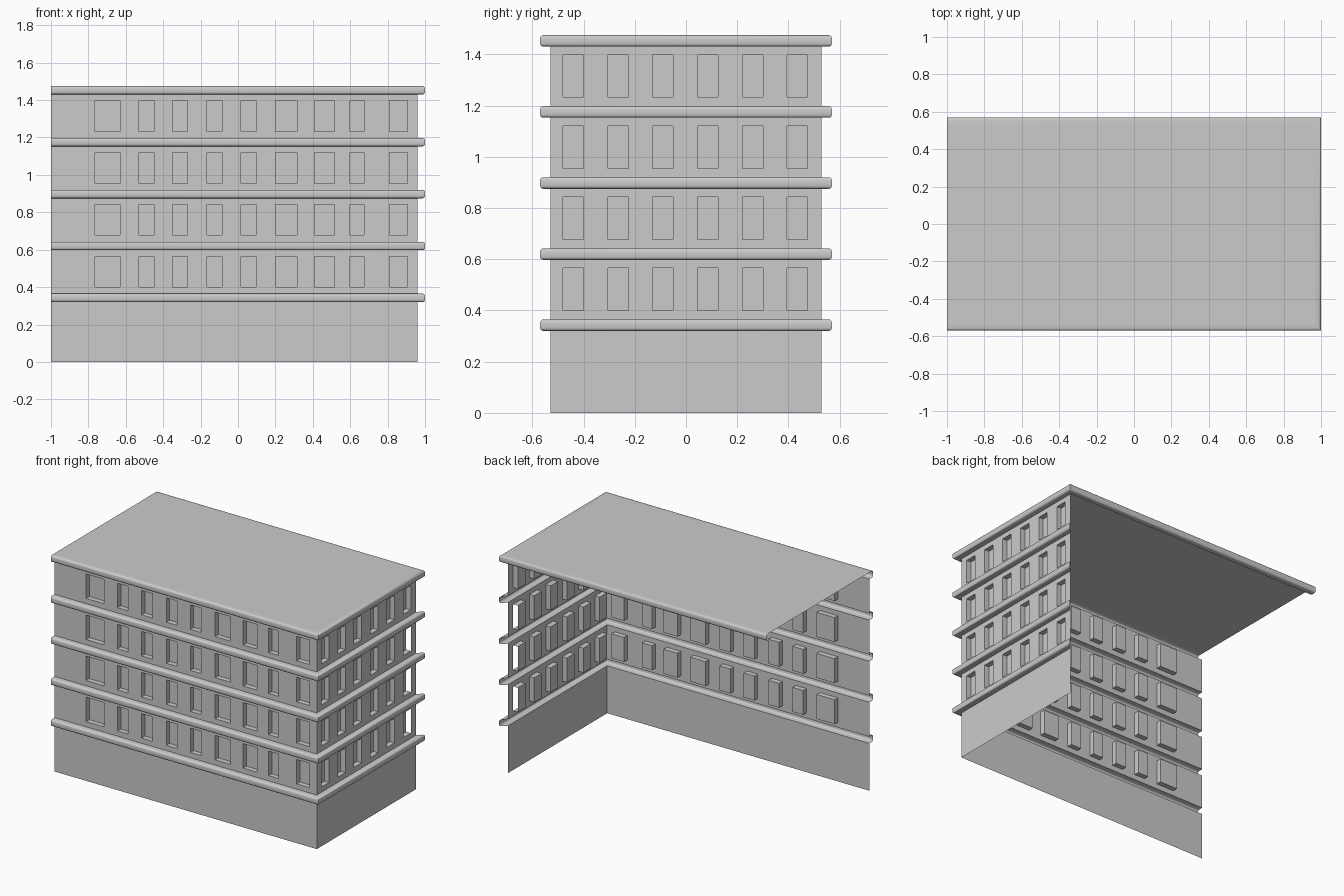
import bpy
import bmesh
from math import sin, cos, pi, radians

cube = bpy.data.objects.get("Cube")
if cube:
    bpy.data.objects.remove(cube, do_unlink=True)

LEFT, RIGHT, HALF_DEPTH = -1.0, 0.96, 0.53   # wall footprint
FLOORS, STOREY = 4, 0.2775
BAND_Z, BAND_H, BAND_OUT = 0.32, 0.045, 0.04
SILL, WIN_H, REVEAL = 0.08, 0.165, 0.035     # sill is above the band's base

grey = bpy.data.materials.new("plain_grey")
grey.use_nodes = True
grey.diffuse_color = (0.6, 0.6, 0.6, 1)
grey.node_tree.nodes["Principled BSDF"].inputs["Base Color"].default_value = (0.6, 0.6, 0.6, 1)


def finish(name, bm, smooth=False):
    """Turn a bmesh into a named object."""
    bmesh.ops.remove_doubles(bm, verts=bm.verts, dist=0.0001)
    mesh = bpy.data.meshes.new(name)
    bm.to_mesh(mesh)
    bm.free()
    mesh.materials.append(grey)
    obj = bpy.data.objects.new(name, mesh)
    bpy.context.collection.objects.link(obj)
    if smooth:
        bpy.ops.object.select_all(action='DESELECT')
        obj.select_set(True)
        bpy.context.view_layer.objects.active = obj
        bpy.ops.object.shade_smooth_by_angle(angle=radians(35))
    return obj


def face(bm, points):
    bm.faces.new([bm.verts.new(p) for p in points])


def front(u, z, d=0):
    return (u, -HALF_DEPTH + d, z)


def side(u, z, d=0):
    return (RIGHT - d, u, z)


def rect(u0, u1, z0, z1):
    return [(u0, z0), (u1, z0), (u1, z1), (u0, z1)]


def wall(name, place, start, end, windows, open_jamb=False):
    """Ground wall plus storeys, each with recessed windows."""
    bm = bmesh.new()
    face(bm, [place(*c) for c in rect(start, end, 0, BAND_Z)])
    cuts = [start] + [u for w in windows for u in w] + [end]
    for floor in range(FLOORS):
        base = BAND_Z + floor * STOREY
        z0, z1 = base + SILL, base + SILL + WIN_H
        levels = [base + BAND_H, z0, z1, base + STOREY]
        for i, (u0, u1) in enumerate(zip(cuts, cuts[1:])):
            for j in range(3):
                if i % 2 == 0 or j != 1:
                    face(bm, [place(*c) for c in rect(u0, u1, levels[j], levels[j + 1])])
                    continue
                # recessed pane and its jambs
                loop = rect(u0, u1, z0, z1)
                face(bm, [place(*c, REVEAL) for c in loop])
                for k in range(4):
                    last = i == len(cuts) - 3
                    if open_jamb and last and k == 1 and floor < FLOORS - 1:
                        continue
                    a, b = loop[k], loop[(k + 1) % 4]
                    face(bm, [place(*b), place(*b, REVEAL), place(*a, REVEAL), place(*a)])
    return finish(name, bm)


# Walls
widths = [(-.765, -.63), (-.53, -.45), (-.35, -.27), (-.165, -.085), (.015, .095),
          (.2, .315), (.41, .515), (.6, .675), (.81, .905)]
wall("front_wall", front, LEFT, RIGHT, widths)
side_windows = [(-.48 + .175 * i, -.4 + .175 * i) for i in range(6)]
wall("side_wall", side, -HALF_DEPTH, HALF_DEPTH, side_windows, open_jamb=True)


# Rounded hollow band profile: (distance out, height)
def band_profile():
    r = 0.013
    pts = [(0, 0)]
    for cz, first in ((r, -pi / 2), (BAND_H - r, 0)):
        for k in range(4):
            a = first + k * pi / 6
            pts.append((BAND_OUT - r + r * cos(a), cz + r * sin(a)))
    return pts + [(0, BAND_H)]


# Path corners: position and mitre direction
PATH = [(LEFT, -HALF_DEPTH, 0, -1), (RIGHT, -HALF_DEPTH, 1, -1),
        (RIGHT, HALF_DEPTH, 1, 1), (LEFT, HALF_DEPTH, 0, 1)]


def band(name, z, path, roof=False):
    bm = bmesh.new()
    rows = [[bm.verts.new((x + dx * o, y + dy * o, z + h)) for o, h in band_profile()]
            for x, y, dx, dy in path]
    for a, b in zip(rows, rows[1:]):
        for j in range(len(a) - 1):
            bm.faces.new((a[j], b[j], b[j + 1], a[j + 1]))
    if roof:
        bm.faces.new([row[-1] for row in rows])
    return finish(name, bm, smooth=True)


# Storey bands, and the roof with its cornice on three sides
for n in range(FLOORS):
    band(f"storey_band_{n + 1}", BAND_Z + n * STOREY, PATH[:3])
band("roof", BAND_Z + FLOORS * STOREY, PATH, roof=True)
